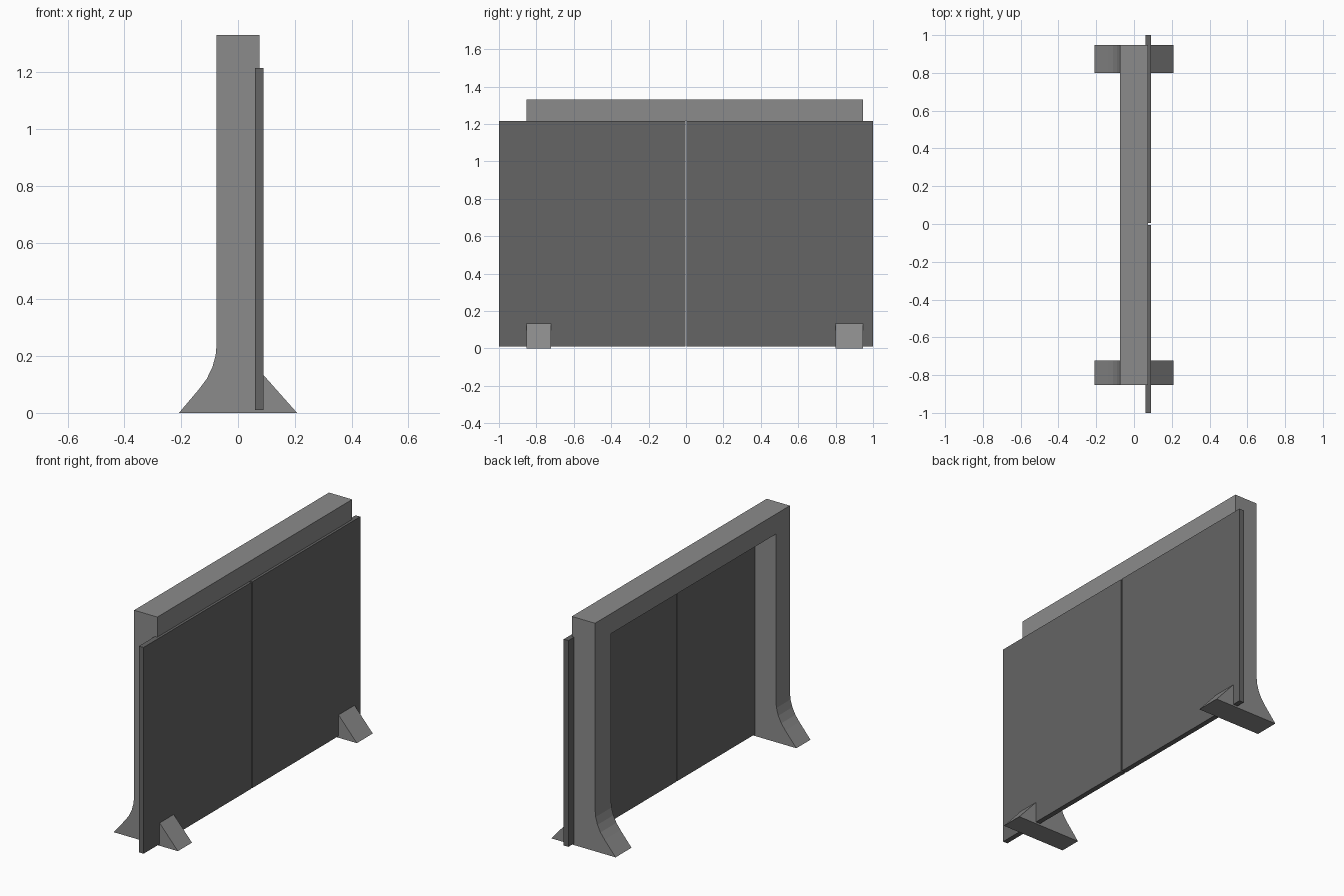
import bpy, bmesh
from math import sin, cos, radians

if "Cube" in bpy.data.objects:
    bpy.data.objects.remove(bpy.data.objects["Cube"])

TOP = 1.332          # overall height
HALF = 0.075         # half depth of the frame


def grey(name, v):
    mat = bpy.data.materials.new(name)
    mat.diffuse_color = (v, v, v, 1)
    mat.use_nodes = True
    mat.node_tree.nodes["Principled BSDF"].inputs["Base Color"].default_value = mat.diffuse_color
    return mat


FRAME = grey("frame_grey", 0.26)
PANEL = grey("panel_dark_grey", 0.13)


def extrude_profile(name, profile, y0, y1, mat):
    """Extrude an x/z outline along y into a solid."""
    bm = bmesh.new()
    face = bm.faces.new([bm.verts.new((x, y0, z)) for x, z in profile])
    ext = bmesh.ops.extrude_face_region(bm, geom=[face])
    moved = [v for v in ext["geom"] if isinstance(v, bmesh.types.BMVert)]
    bmesh.ops.translate(bm, vec=(0, y1 - y0, 0), verts=moved)
    # the start cap is kept by the extrusion, so the solid is closed
    bmesh.ops.recalc_face_normals(bm, faces=bm.faces)
    mesh = bpy.data.meshes.new(name)
    bm.to_mesh(mesh)
    bm.free()
    mesh.materials.append(mat)
    obj = bpy.data.objects.new(name, mesh)
    bpy.context.collection.objects.link(obj)
    return obj


def box(name, x0, x1, y0, y1, z0, z1, mat):
    return extrude_profile(name, [(x0, z0), (x1, z0), (x1, z1), (x0, z1)], y0, y1, mat)


# Post outline: straight wedge foot in front, flared curved foot behind
R = 0.24
flare = [(-HALF - R * (1 - cos(radians(a))), 0.245 - R * sin(radians(a)))
         for a in (0, 10.5, 21, 31.5, 42)]
post = [(0.208, 0), (HALF, 0.15), (HALF, TOP), (-HALF, TOP)] + flare + [(-0.208, 0)]

# Posts with feet
extrude_profile("left_post", post, -0.852, -0.722, FRAME)
extrude_profile("right_post", post, 0.80, 0.947, FRAME)

# Top beam between the posts
box("top_beam", -HALF, HALF, -0.722, 0.80, 1.215, TOP, FRAME)

# Two flat panels with a narrow gap between them
for name, s in (("left_panel", -1), ("right_panel", 1)):
    y0, y1 = sorted((s * 0.004, s * 1.0))
    box(name, 0.06, 0.09, y0, y1, 0.01, 1.215, PANEL)
